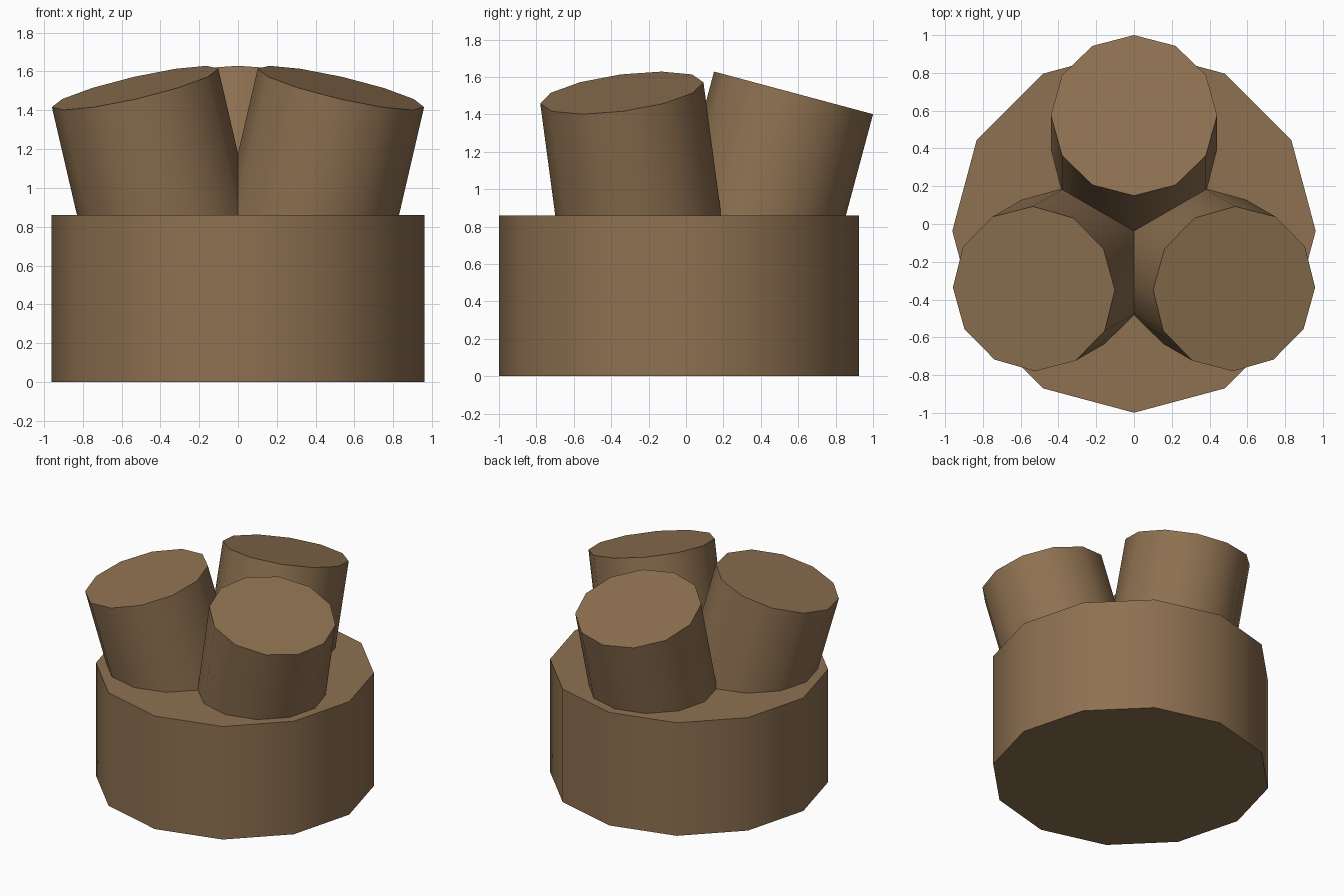
import bpy, bmesh, math
from mathutils import Matrix, Vector

if "Cube" in bpy.data.objects:
    bpy.data.objects.remove(bpy.data.objects["Cube"])

brown = bpy.data.materials.new("brown")
brown.diffuse_color = (0.271, 0.165, 0.082, 1)
brown.use_nodes = True
brown.node_tree.nodes["Principled BSDF"].inputs["Base Color"].default_value = brown.diffuse_color

SIDES = 12
CENTRE = Vector((0, -0.037, 0))


def cylinder(name, radius, length, matrix):
    """12-sided cylinder, origin at its top centre, smooth sides and sharp rims."""
    bm = bmesh.new()
    rings = []
    for z in (-length, 0):
        rings.append([bm.verts.new((radius * math.cos(math.tau * i / SIDES),
                                    radius * math.sin(math.tau * i / SIDES), z))
                      for i in range(SIDES)])
    low, high = rings
    for i in range(SIDES):
        j = (i + 1) % SIDES
        bm.faces.new((low[i], low[j], high[j], high[i])).smooth = True
    caps = [bm.faces.new(low[::-1]), bm.faces.new(high)]
    for cap in caps:
        for edge in cap.edges:
            edge.smooth = False
    bm.transform(matrix)
    mesh = bpy.data.meshes.new(name)
    bm.to_mesh(mesh)
    bm.free()
    mesh.materials.append(brown)
    obj = bpy.data.objects.new(name, mesh)
    bpy.context.collection.objects.link(obj)
    return obj


# Wide base drum
cylinder("base", 0.962, 0.86, Matrix.Translation(CENTRE + Vector((0, 0, 0.86))))

# Three stubs leaning outwards by 15 degrees, sunk into the base
for name, angle in (("back_stub", 90), ("left_stub", 210), ("right_stub", 330)):
    m = (Matrix.Translation(CENTRE)
         @ Matrix.Rotation(math.radians(angle), 4, 'Z')
         @ Matrix.Translation((0.612, 0, 1.515))
         @ Matrix.Rotation(math.radians(15), 4, 'Y'))
    cylinder(name, 0.44, 0.84, m)
